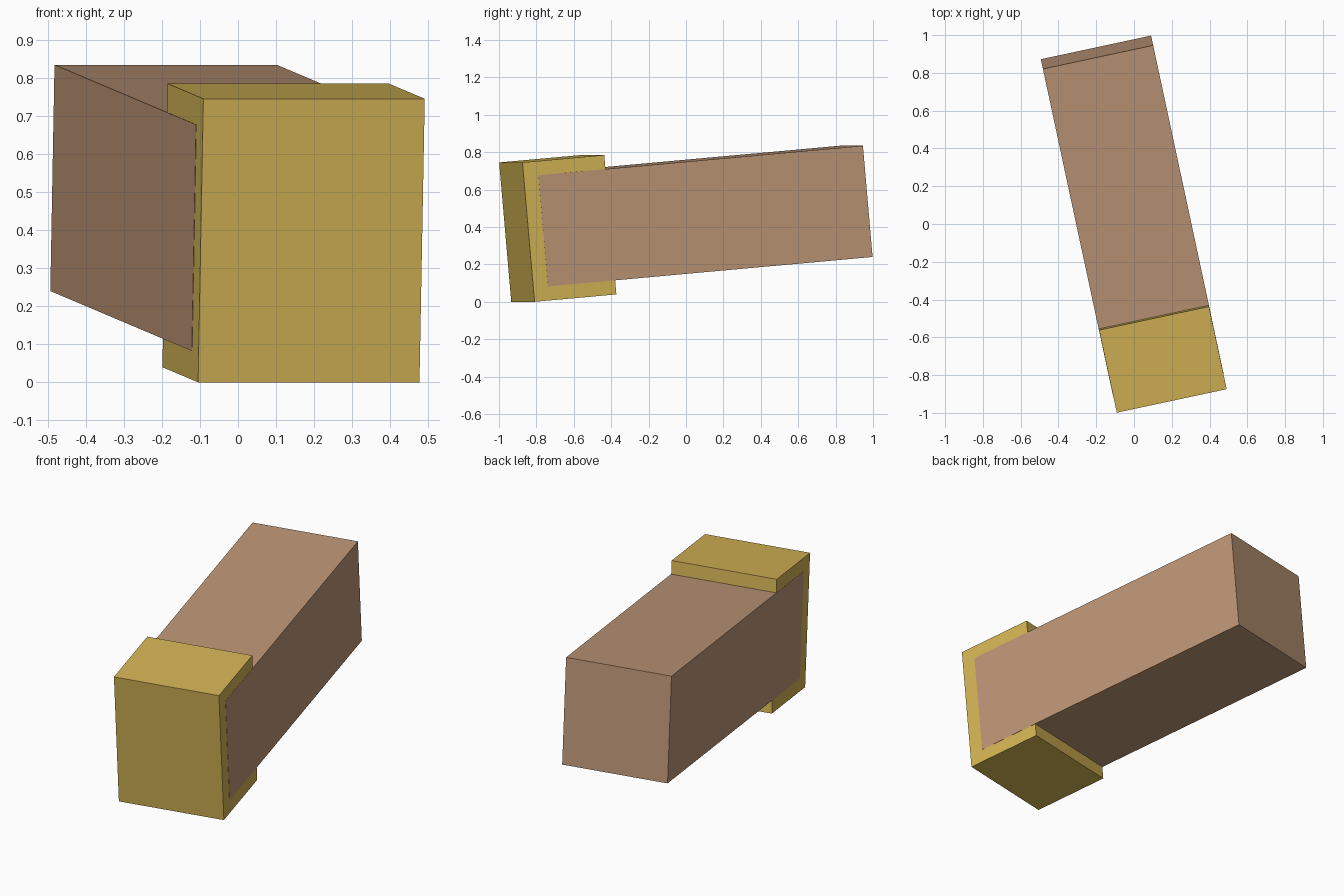
import bpy
from math import radians
from mathutils import Matrix, Vector

cube = bpy.data.objects.get("Cube")
if cube:
    bpy.data.objects.remove(cube, do_unlink=True)


def material(name, rgb):
    mat = bpy.data.materials.new(name)
    mat.use_nodes = True
    colour = (*rgb, 1.0)
    mat.diffuse_color = colour
    mat.node_tree.nodes["Principled BSDF"].inputs["Base Color"].default_value = colour
    return mat


# Shared frame: bottom centre of the front face, turned and tipped up
frame = (Matrix.Translation((0.186, -0.872, 0))
         @ Matrix.Rotation(radians(12.1), 4, "Z")
         @ Matrix.Rotation(radians(5.07), 4, "X"))


def box(name, size, front, bottom, mat):
    """Box centred across the frame, starting at the given front and bottom."""
    bpy.ops.mesh.primitive_cube_add(size=1)
    obj = bpy.context.object
    obj.name = name
    centre = Vector((0, front + size[1] / 2, bottom + size[2] / 2))
    obj.matrix_world = frame @ Matrix.Translation(centre) @ Matrix.Diagonal((*size, 1))
    obj.data.materials.append(mat)
    return obj


gold = material("gold", (0.65, 0.45, 0.09))
brown = material("tan_brown", (0.50, 0.30, 0.18))

# Gold end cap
box("end_cap", (0.595, 0.449, 0.748), 0, 0, gold)

# Long beam, with its sides just proud of the cap
box("beam", (0.597, 1.781, 0.597), 0.081, 0.0755, brown)
